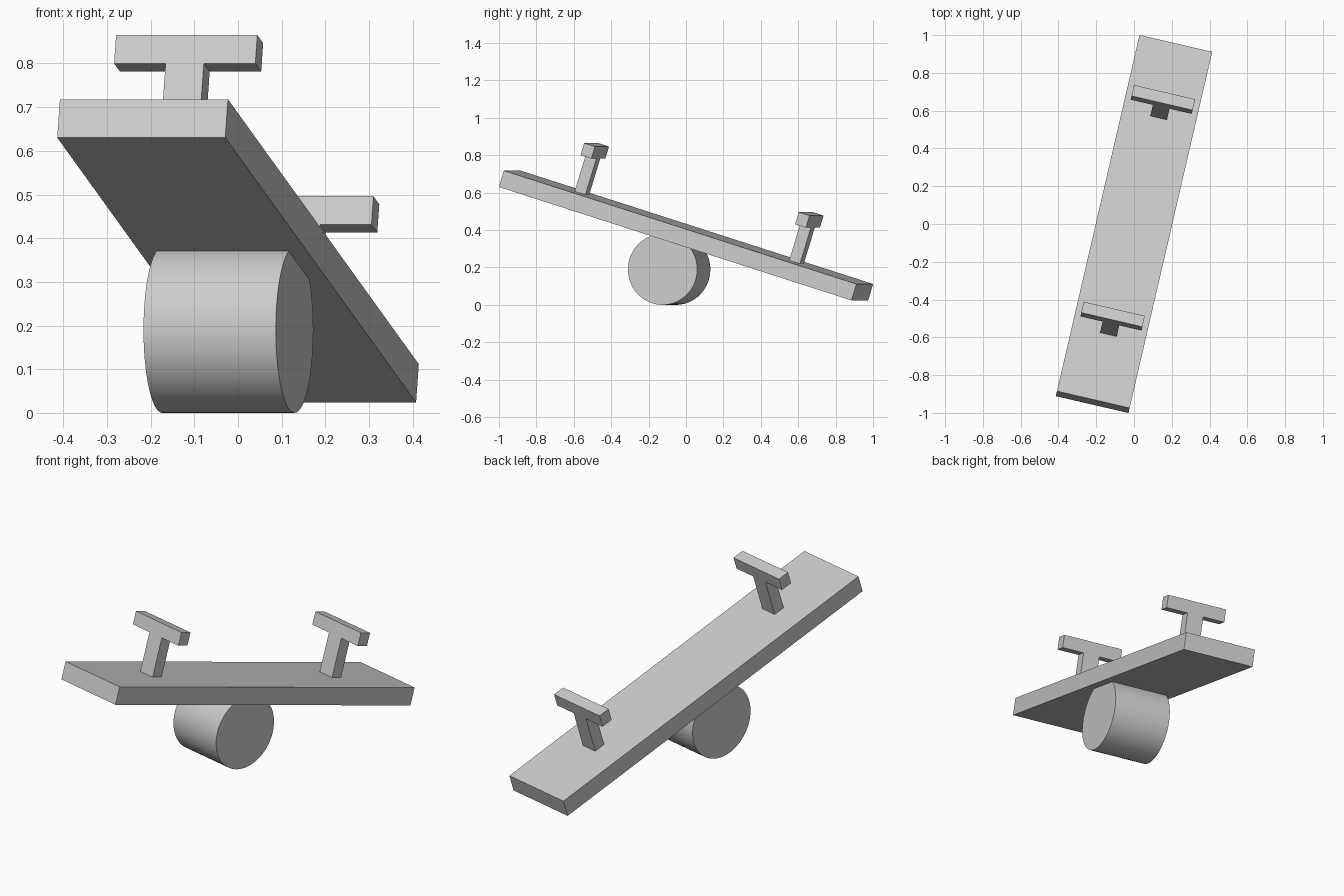
import bpy
import bmesh
from math import radians
from mathutils import Matrix, Vector

cube = bpy.data.objects.get("Cube")
if cube:
    bpy.data.objects.remove(cube, do_unlink=True)

# One plain grey for everything
GREY = (0.6, 0.6, 0.6, 1)
grey = bpy.data.materials.new("plain grey")
grey.use_nodes = True
grey.diffuse_color = GREY
grey.node_tree.nodes["Principled BSDF"].inputs["Base Color"].default_value = GREY

# The whole seesaw is turned about z; the board is also tipped, high at the front
TURN = Matrix.Rotation(radians(-13.05), 4, 'Z')
TILT = Matrix.Translation((0, 0, 0.371)) @ TURN @ Matrix.Rotation(radians(-17.4), 4, 'X')


def add_object(name, bm, matrix):
    mesh = bpy.data.meshes.new(name)
    bm.to_mesh(mesh)
    bm.free()
    mesh.materials.append(grey)
    obj = bpy.data.objects.new(name, mesh)
    obj.matrix_world = matrix
    bpy.context.collection.objects.link(obj)
    return obj


def add_board(name, size, centre=(0, 0, 0)):
    bm = bmesh.new()
    bmesh.ops.create_cube(bm, size=1)
    bmesh.ops.scale(bm, vec=Vector(size), verts=bm.verts)
    bmesh.ops.translate(bm, vec=Vector(centre), verts=bm.verts)
    return add_object(name, bm, TILT)


def add_handle(name, y):
    """T-shaped handle, one solid extruded from its profile."""
    half = [(0.045, 0.03), (0.045, 0.248), (0.166, 0.248), (0.166, 0.316)]
    outline = half + [(-x, z) for x, z in reversed(half)]
    depth = 0.062
    bm = bmesh.new()
    face = bm.faces.new([bm.verts.new((x, y - depth / 2, z)) for x, z in outline])
    new = bmesh.ops.extrude_face_region(bm, geom=[face])["geom"]
    moved = [v for v in new if isinstance(v, bmesh.types.BMVert)]
    bmesh.ops.translate(bm, vec=(0, depth, 0), verts=moved)
    bmesh.ops.recalc_face_normals(bm, faces=bm.faces)
    return add_object(name, bm, TILT)


# Plank and its two handles
add_board("plank", (0.395, 2.028, 0.092))
add_handle("front_handle", -0.613)
add_handle("back_handle", 0.621)

# Round pivot lying across the underside of the plank
RADIUS = 0.19
bm = bmesh.new()
bmesh.ops.create_cone(bm, cap_ends=True, segments=64, radius1=RADIUS,
                      radius2=RADIUS, depth=0.311)
bmesh.ops.rotate(bm, matrix=Matrix.Rotation(radians(90), 3, 'Y'), verts=bm.verts)
pivot = add_object("pivot_drum", bm, Matrix.Translation((-0.022, -0.09, RADIUS)) @ TURN)

# Smooth drum side with crisp rims
bpy.ops.object.select_all(action='DESELECT')
pivot.select_set(True)
bpy.context.view_layer.objects.active = pivot
bpy.ops.object.shade_smooth_by_angle(angle=radians(30))
